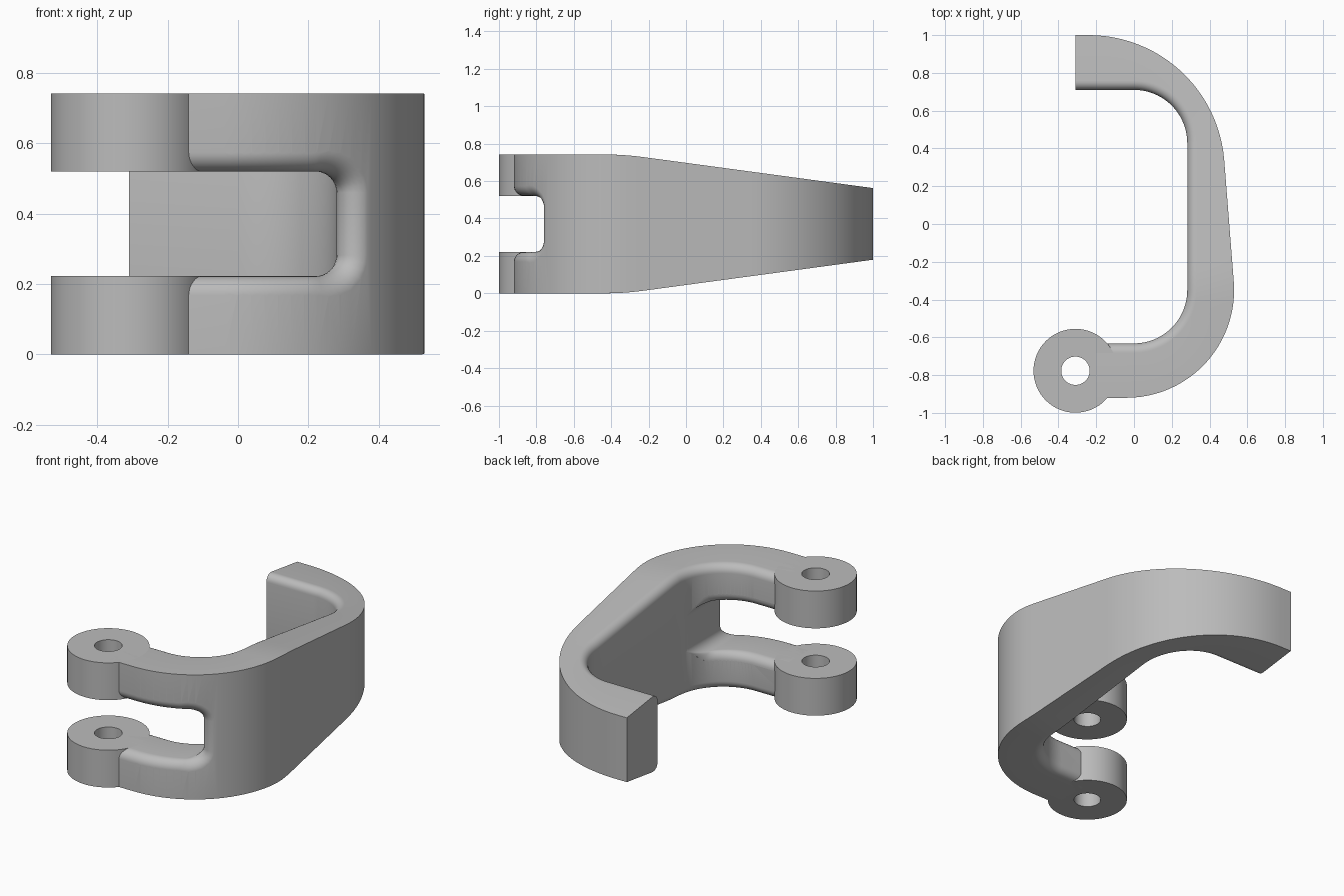
import bpy, bmesh
from math import sin, cos, pi, sqrt, atan2, tan, radians
from mathutils import Vector

if "Cube" in bpy.data.objects:
    bpy.data.objects.remove(bpy.data.objects["Cube"])

H = 0.742                    # full height
Z0, Z1 = 0.222, 0.52         # slot between the two arms
R_IN, R_OUT = 0.282, 0.57    # bend radii
BEND_Y = -0.35

grey = bpy.data.materials.new("plain grey")
grey.use_nodes = True
grey.diffuse_color = (0.5, 0.5, 0.5, 1)
grey.node_tree.nodes["Principled BSDF"].inputs["Base Color"].default_value = (0.5, 0.5, 0.5, 1)


def loft(name, rings, closed=False):
    """Join rings of points with quads; cap the ends unless closed."""
    bm = bmesh.new()
    vs = [[bm.verts.new(p) for p in ring] for ring in rings]
    n = len(vs[0])
    pairs = list(zip(vs, vs[1:])) + ([(vs[-1], vs[0])] if closed else [])
    for a, b in pairs:
        for i in range(n):
            j = (i + 1) % n
            bm.faces.new((a[i], a[j], b[j], b[i]))
    if not closed:
        bm.faces.new(vs[0])
        bm.faces.new(vs[-1])
    bmesh.ops.recalc_face_normals(bm, faces=bm.faces)
    mesh = bpy.data.meshes.new(name)
    bm.to_mesh(mesh)
    bm.free()
    mesh.materials.append(grey)
    ob = bpy.data.objects.new(name, mesh)
    bpy.context.collection.objects.link(ob)
    return ob


def activate(ob):
    bpy.ops.object.select_all(action='DESELECT')
    ob.select_set(True)
    bpy.context.view_layer.objects.active = ob


def drop(y):
    """Taper of the top and bottom towards the hook, with a soft knee."""
    d, w = y + 0.33, 0.1
    if d < -w:
        return 0
    return 0.135 * (d if d > w else (d + w) ** 2 / (4 * w))


# Curved body: stations pair an inner point and direction with an outer point
def bend(cy, start, end, ocx, ocy, orad, ostart, oend, steps=24):
    out = []
    for i in range(steps + 1):
        t = i / steps
        a = radians(start + (end - start) * t)
        b = radians(ostart + (oend - ostart) * t)
        n = Vector((cos(a), sin(a)))
        out.append((Vector((0, cy)) + n * R_IN, n,
                    Vector((ocx + orad * cos(b), ocy + orad * sin(b)))))
    return out


low = bend(BEND_Y, -90, 0, -0.04, BEND_Y, R_OUT, -90, 4.5)
high = bend(0.428, 0, 90, -0.24, 0.28, 0.72, 4.5, 90)
a, b = low[-1], high[0]
straight = [(a[0].lerp(b[0], i / 16), a[1], a[2].lerp(b[2], i / 16)) for i in range(1, 16)]
arm_end = (Vector((-0.2, low[0][0].y)), low[0][1], Vector((-0.2, low[0][2].y)))
hook_end = (Vector((-0.31, high[-1][0].y)), high[-1][1], Vector((-0.31, 1.0)))


def section(inner, n, outer, r=0.05, steps=8):
    """Square outside corners, rounded inside corners."""
    top = []
    for i in range(steps + 1):
        q = i / steps * pi / 2
        p = inner + n * r * (1 - cos(q))
        top.append((p.x, p.y, H - drop(p.y) - r * (1 - sin(q))))
    top.append((outer.x, outer.y, H - drop(outer.y)))
    return top + [(x, y, H - z) for x, y, z in reversed(top)]


body = loft("curved_body", [section(*s) for s in [arm_end] + low + straight + high + [hook_end]])


# Slot cutter: a rounded outline that flares at both walls to round the slot edges
def wall(x, cx, rad):
    d = max(x - cx, 0)
    root = sqrt(rad * rad - d * d)
    return BEND_Y - root, d / root


def slot_outline(end=0.28, r=0.06):
    half = [(-0.6, Z0, 0, -1)]
    half += [(-0.04 + (end - r + 0.04) * i / 14, Z0, 0, -1) for i in range(14)]
    for i in range(11):
        q = -pi / 2 + i / 10 * pi / 2
        half.append((end - r + r * cos(q), Z0 + r + r * sin(q), cos(q), sin(q)))
    return half + [(x, Z0 + Z1 - z, nx, -nz) for x, z, nx, nz in reversed(half)]


def flare(point, side, r, ahead, cx, rad, xmax, steps=8):
    """Fillet from the slot wall out to the curved wall; side 1 is outer, -1 inner."""
    x, z, nx, nz = point
    y, slope = wall(min(x + ahead * nx, xmax), cx, rad)
    s = side * slope * nx
    w0 = side * y - s * ahead
    length = r / tan(atan2(1, s) / 2)
    last = atan2(-1, s) + 2 * pi
    pts = []
    for i in range(steps + 1):
        q = pi + (last - pi) * i / steps
        off = r + r * cos(q)
        px = x + nx * off
        if side < 0:
            px = min(px, 0.28)
        pts.append((px, side * (w0 + length + r * sin(q)), z + nz * off))
    far = -1.3 if side > 0 else -0.2
    return pts + [(pts[-1][0], far, pts[-1][2])]


columns = []
for p in slot_outline():
    outside = flare(p, 1, 0.055, 0.07, -0.04, R_OUT, 0.45)
    inside = flare(p, -1, 0.05, 0, 0, R_IN, 0.275)
    columns.append(outside[::-1] + inside)
cutter = loft("slot_cutter", list(zip(*columns)))
cutter.hide_render = True

activate(body)
mod = body.modifiers.new("slot", 'BOOLEAN')
mod.operation = 'DIFFERENCE'
mod.solver = 'EXACT'
mod.object = cutter
bpy.ops.object.modifier_apply(modifier=mod.name)
bpy.data.objects.remove(cutter)


# Pivot eyes at the ends of the two arms
def eye(name, z0, z1, rad=0.222, hole=0.075, n=64):
    rings = []
    for i in range(n):
        c, s = cos(2 * pi * i / n), sin(2 * pi * i / n)
        rings.append([(-0.31 + r * c, -0.777 + r * s, z)
                      for r, z in ((hole, z0), (rad, z0), (rad, z1), (hole, z1))])
    return loft(name, rings, closed=True)


parts = [body, eye("lower_eye", 0, Z0), eye("upper_eye", Z1, H)]
for ob in parts:
    activate(ob)
    bpy.ops.object.shade_smooth_by_angle(angle=radians(30))
